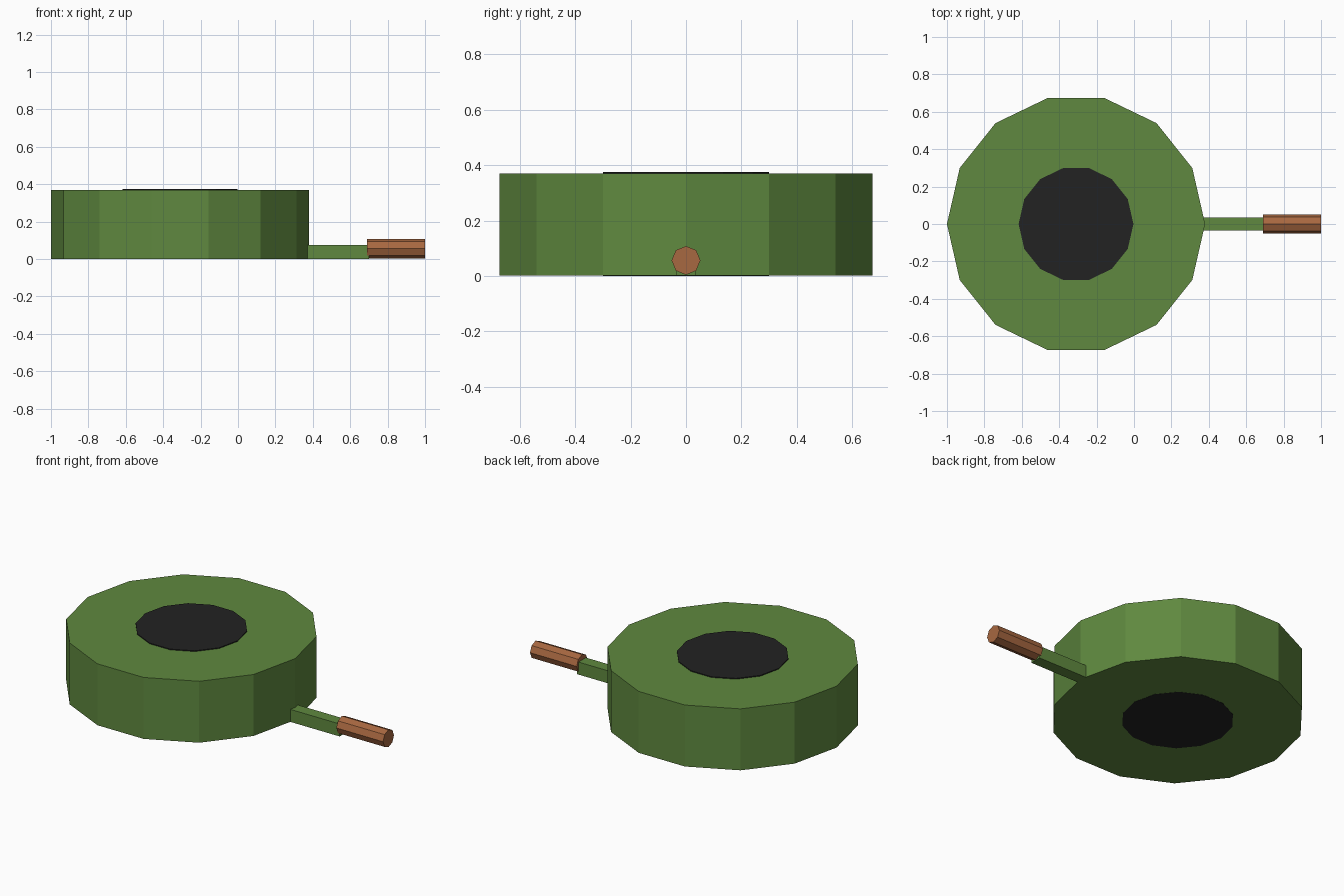
import bpy, math

if "Cube" in bpy.data.objects:
    bpy.data.objects.remove(bpy.data.objects["Cube"])

def material(name, rgb):
    m = bpy.data.materials.new(name)
    m.diffuse_color = (*rgb, 1)
    m.use_nodes = True
    m.node_tree.nodes["Principled BSDF"].inputs["Base Color"].default_value = m.diffuse_color
    return m

green = material("green", (0.115, 0.25, 0.05))
black = material("black", (0.016, 0.016, 0.016))
brown = material("brown", (0.39, 0.138, 0.052))

def prism(name, sides, radius, start, end, mat):
    """Flat-sided prism lying along z, or along x, with a vertex on the +x / -z side."""
    along_x = start[2] == end[2]
    length = math.dist(start, end)
    centre = [(a + b) / 2 for a, b in zip(start, end)]
    bpy.ops.mesh.primitive_cylinder_add(
        vertices=sides, radius=radius, depth=length, location=centre,
        rotation=(0, math.pi / 2, 0) if along_x else (0, 0, math.pi / 2))
    ob = bpy.context.object
    ob.name = name
    ob.data.materials.append(mat)
    return ob

CX = -0.31

# drum body and dark core running right through it
prism("body", 14, 0.69, (CX, 0, 0.001), (CX, 0, 0.37), green)
prism("core", 14, 0.307, (CX, 0, 0), (CX, 0, 0.375), black)

# square arm at the foot of the body
bpy.ops.mesh.primitive_cube_add(size=1, location=(0.525, 0, 0.0385))
arm = bpy.context.object
arm.name = "arm"
arm.scale = (0.35, 0.07, 0.075)
arm.data.materials.append(green)

# octagonal grip
prism("grip", 8, 0.052, (0.69, 0, 0.056), (1.0, 0, 0.056), brown)
